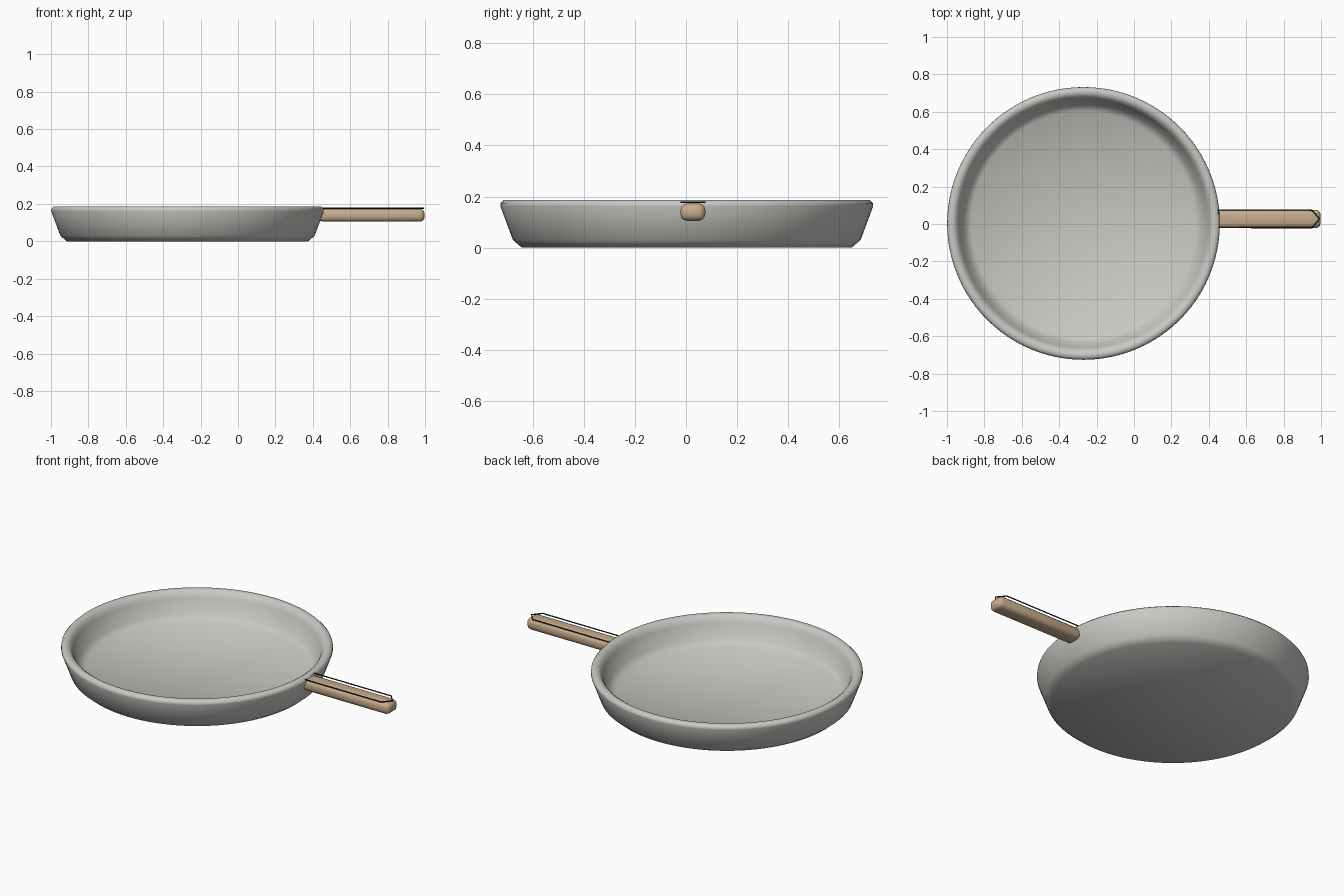
import bpy, bmesh, math

if "Cube" in bpy.data.objects:
    bpy.data.objects.remove(bpy.data.objects["Cube"])


def material(name, rgb):
    m = bpy.data.materials.new(name)
    m.diffuse_color = (*rgb, 1)
    m.use_nodes = True
    m.node_tree.nodes["Principled BSDF"].inputs["Base Color"].default_value = m.diffuse_color
    return m


def add_object(name, bm, mat):
    bmesh.ops.recalc_face_normals(bm, faces=bm.faces)
    for f in bm.faces:
        f.smooth = True
    mesh = bpy.data.meshes.new(name)
    bm.to_mesh(mesh)
    bm.free()
    mesh.materials.append(mat)
    ob = bpy.data.objects.new(name, mesh)
    bpy.context.collection.objects.link(ob)
    return ob


metal = material("pale grey metal", (0.58, 0.58, 0.55))
wood = material("light wood", (0.57, 0.41, 0.26))
dark = material("dark wire", (0.015, 0.015, 0.015))

# Pan body: profile from underside centre, over the rim, to the inside centre
profile = [(0, 0), (0.645, 0), (0.68, 0.03), (0.729, 0.162), (0.728, 0.174),
           (0.716, 0.186), (0.695, 0.186), (0.678, 0.174), (0.665, 0.15),
           (0.637, 0.065), (0.60, 0.036), (0, 0.03)]
bm = bmesh.new()
verts = [bm.verts.new((r, 0, z)) for r, z in profile]
edges = [bm.edges.new(pair) for pair in zip(verts, verts[1:])]
bmesh.ops.spin(bm, geom=verts + edges, cent=(0, 0, 0), axis=(0, 0, 1),
               angle=2 * math.pi, steps=96, use_duplicate=False)
bmesh.ops.remove_doubles(bm, verts=bm.verts, dist=1e-4)
pan = add_object("pan_body", bm, metal)
pan.location = (-0.27, 0.003, 0)

# Handle: rounded wooden bar
bm = bmesh.new()
bmesh.ops.create_cube(bm, size=1)
bmesh.ops.scale(bm, vec=(0.57, 0.097, 0.068), verts=bm.verts)
bmesh.ops.bevel(bm, geom=bm.edges[:], offset=0.026, segments=3,
                profile=0.5, affect='EDGES')
handle = add_object("handle", bm, wood)
handle.location = (0.713, 0.027, 0.139)

# Thin wire outline floating just above the handle, pointed at the far end
outline = [(0.45, 0.074), (0.952, 0.074), (0.992, 0.027),
           (0.952, -0.020), (0.45, -0.020)]
curve = bpy.data.curves.new("handle_wire", 'CURVE')
curve.dimensions = '3D'
curve.bevel_depth = 0.0035
curve.bevel_resolution = 1
spline = curve.splines.new('POLY')
spline.points.add(len(outline) - 1)
for p, (x, y) in zip(spline.points, outline):
    p.co = (x, y, 0.177, 1)
spline.use_cyclic_u = True
curve.materials.append(dark)
wire = bpy.data.objects.new("handle_wire", curve)
bpy.context.collection.objects.link(wire)
